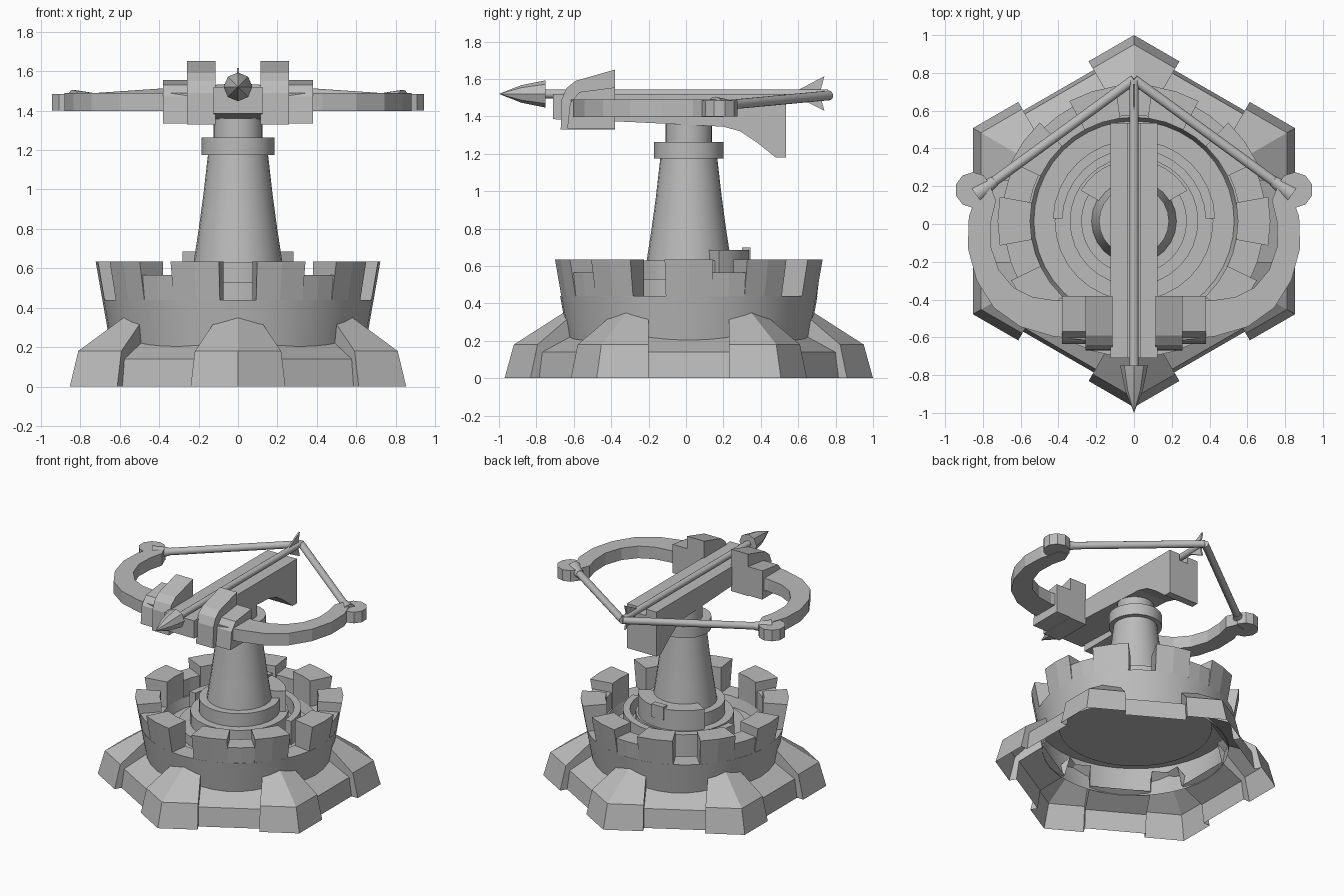
import bpy, bmesh, math
from mathutils import Vector, Matrix

old = bpy.data.objects.get("Cube")
if old:
    bpy.data.objects.remove(old)

stone = bpy.data.materials.new("plain_grey")
stone.use_nodes = True
GREY = (0.5, 0.5, 0.5, 1)
stone.diffuse_color = GREY
stone.node_tree.nodes["Principled BSDF"].inputs["Base Color"].default_value = GREY
BASE = Matrix.Translation((0, 0.015, 0))


def finish(name, bm, matrix=None, smooth=False):
    bmesh.ops.remove_doubles(bm, verts=bm.verts, dist=0.0005)
    bmesh.ops.recalc_face_normals(bm, faces=bm.faces)
    if matrix:
        bm.transform(matrix)
    me = bpy.data.meshes.new(name)
    bm.to_mesh(me)
    bm.free()
    ob = bpy.data.objects.new(name, me)
    bpy.context.collection.objects.link(ob)
    me.materials.append(stone)
    if smooth:
        bpy.ops.object.select_all(action='DESELECT')
        ob.select_set(True)
        bpy.context.view_layer.objects.active = ob
        bpy.ops.object.shade_smooth_by_angle(angle=math.radians(32))
    return ob


def face(bm, pts):
    return bm.faces.new([bm.verts.new(p) for p in pts])


def loft(name, rings, matrix=None, smooth=False):
    """Closed solid through a list of matching point rings."""
    bm = bmesh.new()
    rows = [[bm.verts.new(p) for p in ring] for ring in rings]
    for a, b in zip(rows, rows[1:]):
        n = len(a)
        for i in range(n):
            bm.faces.new((a[i], a[(i + 1) % n], b[(i + 1) % n], b[i]))
    bm.faces.new(rows[0])
    bm.faces.new(rows[-1])
    return finish(name, bm, matrix, smooth)


def side_prism(name, profile, x0, x1):
    return loft(name, [[(x, y, z) for y, z in profile] for x in (x0, x1)])


def box(name, x0, x1, y0, y1, z0, z1):
    return side_prism(name, [(y0, z0), (y1, z0), (y1, z1), (y0, z1)], x0, x1)


def polar(r, ang, z):
    return (r * math.cos(ang), r * math.sin(ang), z)


def lathe(name, profile, segs, matrix=BASE):
    bm = bmesh.new()
    for (r0, z0), (r1, z1) in zip(profile, profile[1:]):
        for i in range(segs):
            a, b = (2 * math.pi * k / segs for k in (i, i + 1))
            pts = [polar(r0, a, z0), polar(r0, b, z0), polar(r1, b, z1), polar(r1, a, z1)]
            if r0 == 0:
                pts.pop(0)
            elif r1 == 0:
                pts.pop()
            face(bm, pts)
    return finish(name, bm, matrix, True)


def arc_block(name, mid, half, bottom, top, steps=1):
    """Wedge of a ring; bottom and top are (inner radius, outer radius, z)."""
    rings = []
    for i in range(steps + 1):
        a = math.radians(mid - half + 2 * half * i / steps)
        rings.append([polar(bottom[0], a, bottom[2]), polar(bottom[1], a, bottom[2]),
                      polar(top[1], a, top[2]), polar(top[0], a, top[2])])
    return loft(name, rings, BASE, steps > 3)


def rod(name, p, q, r0, r1, segs=16):
    p, q = Vector(p), Vector(q)
    bm = bmesh.new()
    bmesh.ops.create_cone(bm, cap_ends=True, segments=segs, radius1=r0, radius2=r1,
                          depth=(q - p).length)
    turn = (q - p).to_track_quat('Z', 'Y').to_matrix().to_4x4()
    return finish(name, bm, Matrix.Translation((p + q) / 2) @ turn, True)


# Hexagonal skirt: recessed walls with raised mitred buttresses on the corners
WALL = [(0.80, 0), (0.78, 0.14), (0.60, 0.225)]
BUTTRESS = [(0.853, 0), (0.81, 0.18), (0.56, 0.365)]
END = 0.215
TAN = math.tan(math.pi / 6)
walls, corners = bmesh.new(), bmesh.new()
for k in range(6):
    spin = Matrix.Rotation(k * math.pi / 3, 3, 'Z')

    def at(a, t, z):
        return spin @ Vector((a, t, z))

    for (a, z), (b, w) in zip(WALL, WALL[1:]):
        face(walls, [at(a, -END, z), at(a, END, z), at(b, END, w), at(b, -END, w)])
    for s in (-1, 1):
        for (a, z), (b, w) in zip(BUTTRESS, BUTTRESS[1:]):
            face(corners, [at(a, s * END, z), at(a, s * a * TAN, z),
                           at(b, s * b * TAN, w), at(b, s * END, w)])
        face(corners, [at(a, s * END, z) for a, z in BUTTRESS + WALL[::-1]])
finish("skirt_walls", walls, BASE)
finish("corner_buttresses", corners, BASE)

# Round drum shell with a sunken floor, and the battlements
lathe("drum", [(0.645, 0.2), (0.688, 0.44), (0.55, 0.44), (0.53, 0.37), (0, 0.37)], 40)
for i in range(10):
    arc_block("merlon", 36 * i, 10.3, (0.55, 0.688, 0.44), (0.55, 0.722, 0.635), 2)
for i in range(5):
    arc_block("gap_block", 90 + 72 * i, 7.7, (0.56, 0.686, 0.44), (0.56, 0.70, 0.565), 2)

# Stepped rings around the foot of the tower
lathe("floor_ring", [(0.42, 0.37), (0.42, 0.44), (0.34, 0.44), (0.34, 0.53),
                     (0.28, 0.53), (0.28, 0.63), (0.2, 0.63)], 32)
arc_block("outer_arc_step", 90, 88, (0.38, 0.43, 0.37), (0.38, 0.43, 0.55), 16)
arc_block("inner_arc_step", 90, 60, (0.18, 0.325, 0.5), (0.18, 0.325, 0.685), 12)
box("arc_stop", -0.05, 0.05, 0.30, 0.345, 0.6, 0.7)

# Tower, collar and swivel neck
lathe("tower", [(0.238, 0.5), (0.225, 0.63), (0.199, 0.8), (0.176, 0.97), (0.152, 1.18)], 24)
lathe("tower_collar", [(0, 1.175), (0.185, 1.175), (0.185, 1.262), (0, 1.262)], 24)
lathe("swivel_neck", [(0.125, 1.25), (0.125, 1.38), (0, 1.38)], 24)

# Stock with grooved rails and a dropped tail
side_prism("stock", [(-0.71, 1.385), (-0.3, 1.37), (0.2, 1.345), (0.29, 1.32), (0.38, 1.26),
                     (0.48, 1.18), (0.535, 1.18), (0.535, 1.47), (-0.71, 1.47)], -0.125, 0.125)

LIMB = [(0.22, -0.50, 0.24), (0.42, -0.50, 0.19), (0.57, -0.465, 0.17), (0.69, -0.39, 0.15),
        (0.775, -0.27, 0.13), (0.82, -0.12, 0.12), (0.815, 0.03, 0.12), (0.785, 0.13, 0.11),
        (0.80, 0.19, 0.08)]

for s, side in ((1, "left"), (-1, "right")):
    box(side + "_rail", s * 0.035, s * 0.125, -0.71, 0.535, 1.45, 1.52)

    # Clamps that hold the bow
    side_prism(side + "_tall_clamp", [(-0.67, 1.33), (-0.665, 1.49), (-0.64, 1.55), (-0.59, 1.59),
                                      (-0.38, 1.65), (-0.38, 1.33)], s * 0.115, s * 0.258)
    side_prism(side + "_low_clamp", [(-0.635, 1.335), (-0.62, 1.47), (-0.57, 1.53),
                                     (-0.38, 1.555), (-0.38, 1.335)], s * 0.25, s * 0.38)

    # Curved limb: rectangular sections along its centre line
    rings = []
    for i, (x, y, w) in enumerate(LIMB):
        a, b = LIMB[max(i - 1, 0)], LIMB[min(i + 1, len(LIMB) - 1)]
        d = Vector((b[0] - a[0], b[1] - a[1])).normalized() * w / 2
        rings.append([(s * (x + e * d.y), y - e * d.x, z)
                      for e, z in ((1, 1.397), (1, 1.489), (-1, 1.489), (-1, 1.397))])
    loft(side + "_limb", rings)

    # Tip disc, string and its end socket
    tip = Vector((s * 0.81, 0.175, 1.457))
    nock = Vector((0, 0.765, 1.512))
    rod(side + "_tip_disc", (s * 0.852, 0.18, 1.4), (s * 0.852, 0.18, 1.485), 0.095, 0.095, 10)
    rod(side + "_string", tip, nock, 0.026, 0.026)
    rod(side + "_string_socket", tip - (nock - tip) * 0.03, tip + (nock - tip) * 0.09, 0.05, 0.028)

# Bolt: shaft, pointed head and tail fin
rod("bolt_shaft", (0, -0.76, 1.52), (0, 0.76, 1.52), 0.024, 0.024)
head_pose = Matrix.Translation((0, -1, 1.52)) @ Matrix.Rotation(-math.pi / 2, 4, 'X')
lathe("bolt_head", [(0, 0), (0.047, 0.12), (0.073, 0.25), (0, 0.25)], 8, head_pose)
side_prism("bolt_fin", [(0.58, 1.53), (0.74, 1.615), (0.715, 1.52), (0.74, 1.43), (0.58, 1.51)],
           -0.006, 0.006)
